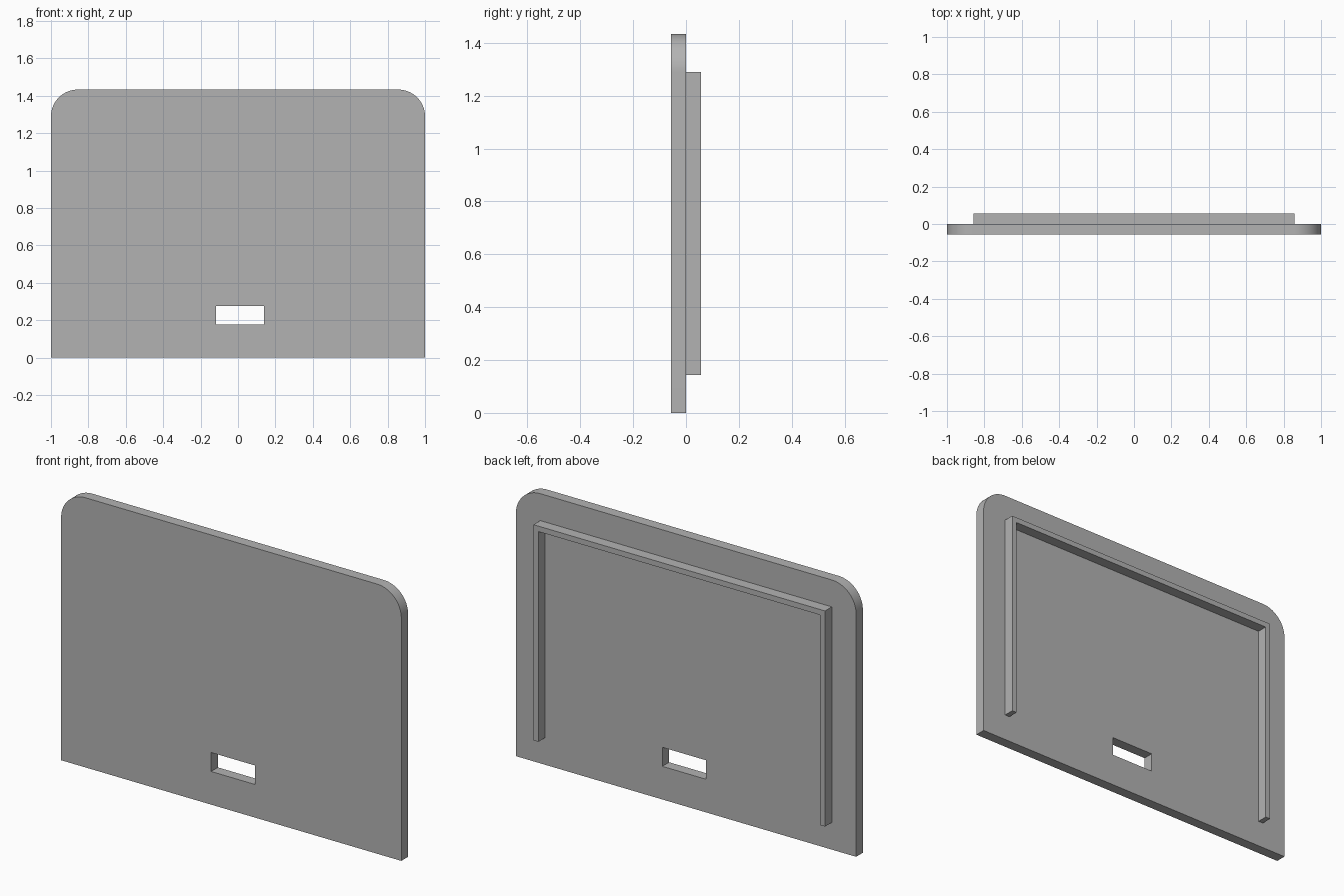
import bpy
import bmesh
from math import cos, sin, pi

cube = bpy.data.objects.get("Cube")
if cube:
    bpy.data.objects.remove(cube, do_unlink=True)

grey = bpy.data.materials.new("plain_grey")
grey.use_nodes = True
grey.diffuse_color = (0.45, 0.45, 0.45, 1)
grey.node_tree.nodes["Principled BSDF"].inputs["Base Color"].default_value = grey.diffuse_color

HEIGHT, RADIUS, THICK = 1.433, 0.143, 0.057


def extrude_outline(name, outline, y0, y1):
    """Solid made from an x-z outline (counterclockwise from the front)."""
    bm = bmesh.new()
    face = bm.faces.new([bm.verts.new((x, y0, z)) for x, z in outline])
    result = bmesh.ops.extrude_face_region(bm, geom=[face], use_keep_orig=True)
    moved = [v for v in result["geom"] if isinstance(v, bmesh.types.BMVert)]
    bmesh.ops.translate(bm, vec=(0, y1 - y0, 0), verts=moved)
    bmesh.ops.recalc_face_normals(bm, faces=bm.faces)
    mesh = bpy.data.meshes.new(name)
    bm.to_mesh(mesh)
    bm.free()
    mesh.materials.append(grey)
    obj = bpy.data.objects.new(name, mesh)
    bpy.context.collection.objects.link(obj)
    return obj


def rectangle(x0, x1, z0, z1):
    return [(x0, z0), (x1, z0), (x1, z1), (x0, z1)]


# Panel with two rounded top corners
STEPS = 24
outline = [(-1, 0), (1, 0)]
for side, start in ((1, 0), (-1, pi / 2)):
    for i in range(STEPS + 1):
        a = start + i * pi / 2 / STEPS
        outline.append((side * (1 - RADIUS) + RADIUS * cos(a),
                        HEIGHT - RADIUS + RADIUS * sin(a)))
panel = extrude_outline("panel", outline, -THICK, 0)

# Slot through the panel, slightly off centre
cutter = extrude_outline("slot_cutter", rectangle(-0.118, 0.139, 0.176, 0.277), -0.2, 0.2)
cutter.hide_render = True
cutter.hide_viewport = True
cut = panel.modifiers.new("slot", "BOOLEAN")
cut.operation = "DIFFERENCE"
cut.solver = "EXACT"
cut.object = cutter

# Three-sided rib on the back, open at the bottom
OUT, WALL, LOW, TOP = 0.857, 0.029, 0.144, HEIGHT - RADIUS
inner = OUT - WALL
rib = [(-OUT, LOW), (-inner, LOW), (-inner, TOP - WALL), (inner, TOP - WALL),
       (inner, LOW), (OUT, LOW), (OUT, TOP), (-OUT, TOP)]
extrude_outline("back_rib", rib, 0, THICK)

# Smooth the rounded corners, keep edges sharp
bpy.ops.object.select_all(action="DESELECT")
panel.select_set(True)
bpy.context.view_layer.objects.active = panel
bpy.ops.object.shade_smooth_by_angle(angle=pi / 6)
